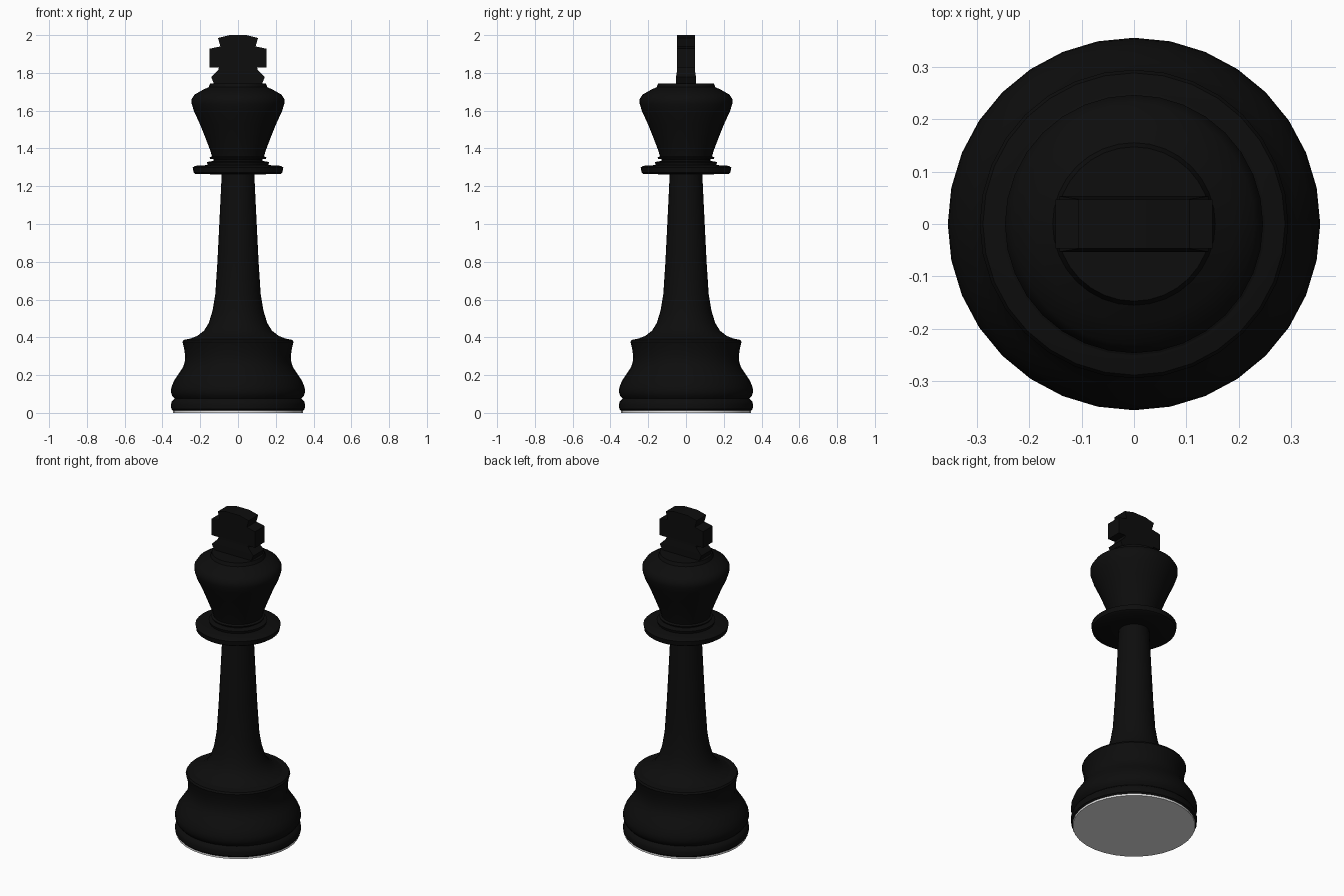
import bpy, bmesh
from math import tau, radians

cube = bpy.data.objects.get("Cube")
if cube:
    bpy.data.objects.remove(cube, do_unlink=True)

SIDES = 32


def material(name, value):
    mat = bpy.data.materials.new(name)
    mat.use_nodes = True
    colour = (value, value, value, 1)
    mat.diffuse_color = colour
    mat.node_tree.nodes["Principled BSDF"].inputs["Base Color"].default_value = colour
    return mat


black = material("black", 0.004)
white = material("white", 0.8)


def add_object(name, bm, mat, angle=35):
    bmesh.ops.recalc_face_normals(bm, faces=bm.faces)
    mesh = bpy.data.meshes.new(name)
    bm.to_mesh(mesh)
    bm.free()
    mesh.materials.append(mat)
    obj = bpy.data.objects.new(name, mesh)
    bpy.context.collection.objects.link(obj)
    bpy.ops.object.select_all(action="DESELECT")
    obj.select_set(True)
    bpy.context.view_layer.objects.active = obj
    bpy.ops.object.shade_smooth_by_angle(angle=radians(angle))
    return obj


def lathe(name, profile, mat):
    """Turn (radius, height) points around z, closed on the axis at both ends."""
    bm = bmesh.new()
    points = [(0, profile[0][1]), *profile, (0, profile[-1][1])]
    verts = [bm.verts.new((r, 0, z)) for r, z in points]
    edges = [bm.edges.new(pair) for pair in zip(verts, verts[1:])]
    bmesh.ops.spin(bm, geom=verts + edges, axis=(0, 0, 1), cent=(0, 0, 0),
                   angle=tau, steps=SIDES, use_merge=False)
    bmesh.ops.remove_doubles(bm, verts=bm.verts, dist=0.0005)
    return add_object(name, bm, mat)


# Felt pad under the foot
lathe("felt_pad", [(0.345, 0), (0.345, 0.012)], white)

# Heavy foot with a grooved lower edge
lathe("foot", [
    (0.345, 0.012), (0.353, 0.02), (0.355, 0.045), (0.35, 0.062), (0.335, 0.075),
    (0.348, 0.09), (0.355, 0.11), (0.353, 0.135), (0.338, 0.172), (0.312, 0.21),
    (0.292, 0.24), (0.282, 0.27), (0.28, 0.305), (0.286, 0.345), (0.294, 0.375),
    (0.288, 0.386), (0.25, 0.394)], black)

# Tapered stem flaring into the foot
lathe("stem", [
    (0.26, 0.39), (0.215, 0.408), (0.18, 0.435), (0.155, 0.475), (0.135, 0.54),
    (0.12, 0.63), (0.109, 0.8), (0.099, 1.0), (0.086, 1.27)], black)

# Wide collar with stepped rings above it
lathe("collar", [
    (0.085, 1.262), (0.225, 1.265), (0.235, 1.272), (0.24, 1.3), (0.225, 1.308),
    (0.16, 1.312), (0.165, 1.328), (0.13, 1.334), (0.125, 1.345)], black)

# Flared head
lathe("head", [
    (0.125, 1.342), (0.148, 1.345), (0.15, 1.352), (0.138, 1.358), (0.147, 1.39),
    (0.172, 1.455), (0.2, 1.525), (0.232, 1.595), (0.245, 1.635), (0.246, 1.66),
    (0.23, 1.685), (0.19, 1.708), (0.155, 1.725), (0.147, 1.745)], black)

# Cross finial: half outline mirrored, then given thickness
half = [(0.128, 1.744), (0.142, 1.778), (0.105, 1.815), (0.1, 1.832),
        (0.15, 1.828), (0.15, 1.928), (0.093, 1.94), (0.106, 1.985), (0.045, 2.0)]
outline = half + [(-x, z) for x, z in reversed(half)]


def depth(z):
    return 0.053 if z < 1.8 else 0.047


bm = bmesh.new()
front, back = ([bm.verts.new((x, s * depth(z), z)) for x, z in outline] for s in (-1, 1))
# Bands between mirrored outline points make the front and back
for ring in (front, back):
    for i in range(len(half) - 1):
        bm.faces.new((ring[i], ring[i + 1], ring[-2 - i], ring[-1 - i]))
for i in range(len(outline)):
    j = (i + 1) % len(outline)
    bm.faces.new((front[i], front[j], back[j], back[i]))
add_object("cross_finial", bm, black, 20)
